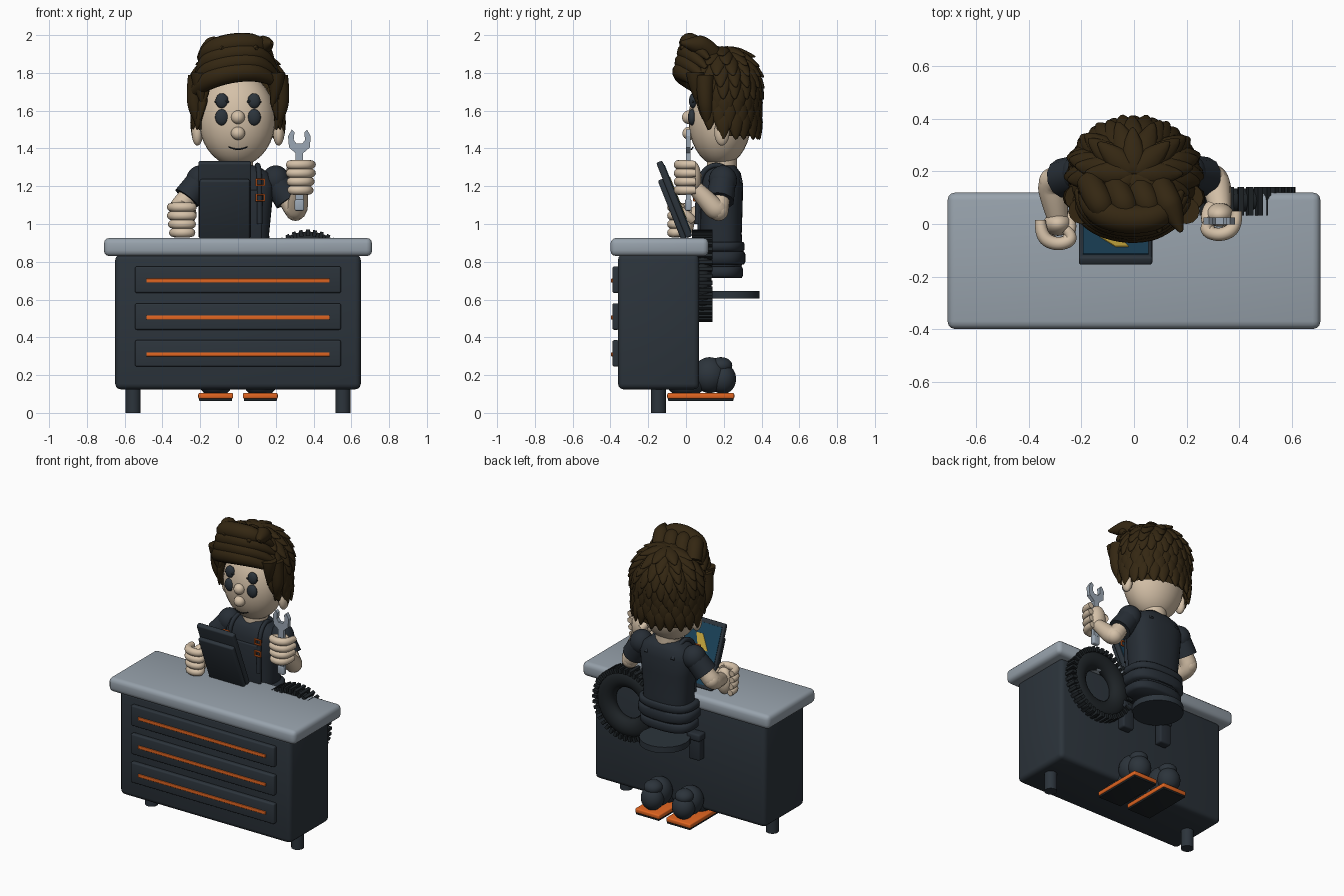
import bpy, bmesh, math, random
from math import sin, cos, pi
from mathutils import Matrix, Vector, Euler

random.seed(4)
if "Cube" in bpy.data.objects:
    bpy.data.objects.remove(bpy.data.objects["Cube"], do_unlink=True)


def colour(name, *rgb):
    m = bpy.data.materials.new(name)
    m.use_nodes = True
    m.diffuse_color = (*rgb, 1)
    m.node_tree.nodes["Principled BSDF"].inputs["Base Color"].default_value = (*rgb, 1)
    return m


DARK = colour("dark_steel", .025, .034, .044)
CLOTH = colour("dark_cloth", .02, .027, .036)
RUBBER = colour("black_rubber", .013, .017, .02)
GREY = colour("worktop_grey", .31, .36, .41)
METAL = colour("tool_metal", .33, .39, .46)
SKIN = colour("skin", .66, .53, .39)
HAIR = colour("brown_hair", .034, .02, .006)
ORANGE = colour("orange", .75, .13, .015)
TEAL = colour("screen_teal", .012, .06, .11)
YELLOW = colour("yellow", .62, .42, .05)


def finish(name, bm, mat, angle=40):
    bmesh.ops.recalc_face_normals(bm, faces=bm.faces)
    me = bpy.data.meshes.new(name)
    bm.to_mesh(me)
    bm.free()
    me.materials.append(mat)
    ob = bpy.data.objects.new(name, me)
    bpy.context.collection.objects.link(ob)
    bpy.ops.object.select_all(action='DESELECT')
    bpy.context.view_layer.objects.active = ob
    ob.select_set(True)
    bpy.ops.object.shade_smooth_by_angle(angle=math.radians(angle))
    return ob


def box(name, at, size, mat, bevel=.01, frame=Matrix()):
    bm = bmesh.new()
    bmesh.ops.create_cube(bm, size=1, matrix=Matrix.Diagonal((*size, 1)))
    if bevel:
        bmesh.ops.bevel(bm, geom=bm.edges[:], offset=bevel, segments=3, profile=.5, affect='EDGES')
    bm.transform(frame @ Matrix.Translation(at))
    return finish(name, bm, mat)


def ball(name, at, radii, mat, rot=(0, 0, 0)):
    bm = bmesh.new()
    bmesh.ops.create_uvsphere(bm, u_segments=28, v_segments=18, radius=1)
    bm.transform(Matrix.LocRotScale(Vector(at), Euler(rot), Vector(radii)))
    return finish(name, bm, mat, 180)


def cylinder(name, at, r, h, mat):
    bm = bmesh.new()
    bmesh.ops.create_cone(bm, cap_ends=True, segments=32, radius1=r, radius2=r, depth=h,
                          matrix=Matrix.Translation(at))
    return finish(name, bm, mat)


def tube(name, points, radii, mat):
    cu = bpy.data.curves.new(name, 'CURVE')
    cu.dimensions, cu.bevel_depth, cu.bevel_resolution = '3D', 1, 4
    cu.use_fill_caps = True
    sp = cu.splines.new('NURBS')
    sp.points.add(len(points) - 1)
    for p, co, r in zip(sp.points, points, radii):
        p.co, p.radius = (*co, 1), r
    sp.use_endpoint_u, sp.order_u, sp.resolution_u = True, 3, 8
    ob = bpy.data.objects.new(name, cu)
    bm = bmesh.new()
    bm.from_mesh(bpy.data.meshes.new_from_object(ob))
    bpy.data.objects.remove(ob)
    return finish(name, bm, mat, 60)


def loft(name, rings, mat, n=36):
    """Stack of rounded-box rings: z, x radius, y radius, y centre."""
    bm = bmesh.new()
    soft = lambda v: math.copysign(abs(v) ** .75, v)
    loops = [[bm.verts.new((rx * soft(cos(2 * pi * i / n)), cy + ry * soft(sin(2 * pi * i / n)), z))
              for i in range(n)] for z, rx, ry, cy in rings]
    for a, b in zip(loops, loops[1:]):
        for i in range(n):
            bm.faces.new((a[i], a[(i + 1) % n], b[(i + 1) % n], b[i]))
    bm.faces.new(loops[0])
    bm.faces.new(loops[-1])
    return finish(name, bm, mat, 60)


def plate(name, outline, depth, mat, frame):
    """Outline in local x-z, extruded along local y."""
    bm = bmesh.new()
    f = bm.faces.new([bm.verts.new((x, -depth / 2, z)) for x, z in outline])
    new = bmesh.ops.extrude_face_region(bm, geom=[f])["geom"]
    bmesh.ops.translate(bm, vec=(0, depth, 0), verts=[v for v in new if isinstance(v, bmesh.types.BMVert)])
    bm.transform(frame)
    return finish(name, bm, mat, 30)


# Workbench
box("worktop", (0, -.14, .878), (1.42, .52, .096), GREY, .03)
box("cabinet", (0, -.145, .482), (1.3, .43, .715), DARK, .03)
for i in range(3):
    z = .31 + .195 * i
    box("drawer", (0, -.372, z + .005), (1.09, .035, .14), DARK, .01)
    box("drawer_handle", (0, -.391, z), (.97, .012, .022), ORANGE, .004)
for s in (-1, 1):
    cylinder("bench_leg", (.555 * s, -.145, .07), .04, .14, DARK)

# Tyre leaning on the back of the bench
bm = bmesh.new()
section = [bm.verts.new((.17 + .065 * cos(a), 0, .05 * sin(a))) for a in [2 * pi * k / 14 for k in range(14)]]
edges = [bm.edges.new((section[k], section[k - 1])) for k in range(14)]
bmesh.ops.spin(bm, geom=section + edges, cent=(0, 0, 0), axis=(0, 0, 1), angle=2 * pi, steps=48, use_merge=True)
for k in range(40):
    bmesh.ops.create_cube(bm, size=1, matrix=Matrix.Rotation(2 * pi * k / 40, 4, 'Z')
                          @ Matrix.Translation((.228, 0, 0)) @ Matrix.Diagonal((.034, .02, .108, 1)))
bm.transform(Matrix.Translation((.37, .087, .725)) @ Matrix.Rotation(pi / 2, 4, 'X'))
finish("tyre", bm, RUBBER)

# Tablet with a bolt on its screen
tilt = Matrix.Translation((-.07, -.062, 1.13)) @ Matrix.Rotation(.38, 4, 'X')
box("tablet", (0, 0, 0), (.28, .035, .43), DARK, .01, tilt)
box("tablet_back_plate", (0, -.03, -.045), (.265, .03, .34), DARK, .01, tilt)
box("tablet_screen", (0, .018, 0), (.25, .006, .38), TEAL, 0, tilt)
bolt = [(-.06, .02), (.0, .12), (.05, .12), (.02, .04), (.07, .04), (-.03, -.12), (-.01, .02)]
plate("screen_bolt", bolt, .006, YELLOW, tilt @ Matrix.Translation((0, .021, 0)))

# Stool seat, boots and leg pouches
cylinder("stool_seat", (0, .23, .625), .16, .04, DARK)
for s in (-1, 1):
    x = .118 * s
    box("boot_sole", (x, .078, .09), (.185, .355, .03), ORANGE, .008)
    box("boot_tread", (x, .078, .07), (.175, .345, .014), RUBBER, .003)
    ball("boot_toe", (x, .0, .15), (.085, .1, .065), DARK)
    ball("boot_ankle", (x, .125, .2), (.085, .09, .095), DARK)
    ball("boot_heel", (x, .195, .18), (.075, .07, .08), DARK)
    ball("boot_cuff", (x, .185, .25), (.06, .06, .045), DARK)
    box("leg_pouch", (.15 * s, .1, .575), (.085, .06, .18), CLOTH, .012)
    box("pouch_flap", (.15 * s, .105, .645), (.1, .07, .05), CLOTH, .012)

# Torso, belt and bib
loft("shirt", [(.74, .15, .1, .185), (.8, .17, .115, .185), (.95, .165, .11, .185), (1.1, .18, .115, .185),
               (1.21, .19, .115, .187), (1.27, .165, .1, .19), (1.31, .1, .07, .19)], CLOTH)
for z, h, grow in ((.745, .03, 0), (.82, .035, .012), (.88, .025, .008)):
    loft("belt_band", [(z - h, .175 + grow, .115 + grow, .18), (z - h * .6, .19 + grow, .122 + grow, .18),
                       (z + h * .6, .19 + grow, .122 + grow, .18), (z + h, .175 + grow, .115 + grow, .18)], CLOTH)
box("bib", (0, .07, 1.03), (.25, .02, .3), CLOTH, .008)
cylinder("neck", (0, .19, 1.32), .08, .1, SKIN)
for s in (-1, 1):
    tube("strap", [(.115 * s, .06, 1.0), (.115 * s, .062, 1.2), (.11 * s, .1, 1.3), (.1 * s, .2, 1.32),
                   (.1 * s, .29, 1.22)], [.014] * 5, CLOTH)
    for z in (1.14, 1.22):
        for d in (-1, 1):
            box("buckle_side", (.118 * s + .021 * d, .044, z), (.008, .012, .04), ORANGE, .002)
            box("buckle_bar", (.118 * s, .044, z + .016 * d), (.05, .012, .008), ORANGE, .002)

# Arms: sleeve, upper arm, forearm, fist
def arm(side, elbow, wrist, fist):
    shoulder = (.2 * side, .195, 1.23)
    mid = Vector(shoulder).lerp(Vector(elbow), .62)
    ball(side_name[side] + "_shoulder", shoulder, (.075, .075, .08), CLOTH)
    tube(side_name[side] + "_sleeve", [shoulder, Vector(shoulder).lerp(mid, .5), mid], [.07, .074, .076], CLOTH)
    tube(side_name[side] + "_arm", [shoulder, mid, elbow, Vector(elbow).lerp(Vector(wrist), .5), wrist],
         [.05, .052, .057, .052, .04], SKIN)
    ball(side_name[side] + "_elbow", Vector(elbow).lerp(mid, .15), (.053, .053, .053), SKIN)
    x, y, z = fist
    ball(side_name[side] + "_palm", (x, y + .02, z), (.055, .045, .09), SKIN)
    for k in range(4):
        zk = z - .066 + .045 * k
        w = .054 + .006 * min(k, 2)
        tube(side_name[side] + "_finger", [(x + w * side, y + .035, zk), (x + w * side, y - .03, zk),
             (x, y - .062, zk), (x - w * side, y - .035, zk), (x - .03 * side, y, zk)],
             [.02, .026, .025, .024, .018], SKIN)
    tube(side_name[side] + "_thumb", [(x - .03 * side, y + .05, z), (x - .062 * side, y + .01, z + .04),
                                      (x - .03 * side, y - .045, z + .075)], [.026, .027, .017], SKIN)


side_name = {1: "left", -1: "right"}
arm(1, (.31, .17, 1.06), (.33, .05, 1.19), (.325, .015, 1.245))
arm(-1, (-.315, .16, 1.08), (-.29, .02, 1.04), (-.29, -.02, 1.02))

# Wrench
half = [(.022, -.17), (.02, .13), (.055, .16), (.06, .22), (.04, .255), (.026, .24), (.03, .2), (.015, .18)]
outline = half + [(-x, z) for x, z in reversed(half)]
plate("wrench", outline, .026, METAL, Matrix.Translation((.325, .012, 1.245)))
box("wrench_grip", (.325, .012, 1.1), (.05, .034, .06), METAL, .008)

# Head and face
ball("head", (-.005, .18, 1.555), (.203, .167, .25), SKIN)
ball("nose", (0, .015, 1.565), (.036, .036, .036), SKIN)
ball("lip", (0, .018, 1.48), (.037, .037, .035), SKIN)
tube("smile", [(-.05, .038, 1.408), (-.025, .029, 1.396), (.025, .029, 1.396), (.05, .038, 1.408)],
     [.003, .004, .004, .003], RUBBER)
for s in (-1, 1):
    ball("ear", (.215 * s, .19, 1.485), (.03, .04, .07), SKIN)
    ball("eye", (.085 * s, .032, 1.565), (.036, .022, .043), DARK)
    ball("upper_eye", (.085 * s, .038, 1.652), (.034, .022, .04), DARK)
    tube("lash", [(.05 * s, .03, 1.645), (.085 * s, .016, 1.665), (.122 * s, .04, 1.645)], [.006, .009, .005], RUBBER)


# Hair: cap surface, overlapping locks, swept fringe
def scalp(az, s, grow=0.0):
    r = sin(min(s, pi / 2))
    z = 1.715 + (.21 + grow) * cos(min(s, pi / 2)) - .21 * max(0, s - pi / 2)
    return Vector(((.222 + grow) * r * sin(az), .19 + (.185 + grow) * r * cos(az), z))


def hairline(az):
    c = cos(az)  # 1 at the back, -1 at the front
    return 2.75 if c > 0 else (2.35 if c > -.6 else 1.25)


bm = bmesh.new()
N, ROWS = 48, 14
grid = [[bm.verts.new(scalp(2 * pi * i / N, hairline(2 * pi * i / N) * (j + .05) / ROWS)) for i in range(N)]
        for j in range(ROWS + 1)]
for a, b in zip(grid, grid[1:]):
    for i in range(N):
        bm.faces.new((a[i], a[(i + 1) % N], b[(i + 1) % N], b[i]))
bm.faces.new(grid[0])
for row in range(10):
    s = .16 + row * .245
    count = max(8, int(21 * sin(min(s + .2, pi / 2))))
    for i in range(count):
        az = 2 * pi * (i + .5 * (row % 2)) / count + random.uniform(-.05, .05)
        if s > hairline(az) - .4:
            continue
        p, q = scalp(az, s), scalp(az, s + .3)
        axis = (q - p).normalized()
        out = (p - Vector((0, .19, min(p.z, 1.715) - .05))).normalized()
        sidev = axis.cross(out).normalized()
        out = sidev.cross(axis)
        axis = (axis + out * .1).normalized()
        frame = Matrix((sidev, out, axis)).transposed().to_4x4()
        verts = bmesh.ops.create_uvsphere(bm, u_segments=10, v_segments=8, radius=1)["verts"]
        for v in verts:
            v.co = Vector((v.co.x * .046, v.co.y * .026, v.co.z * .095)) * 1
            taper = 1 - max(0, v.co.z) * 5
            v.co.x *= taper
            v.co.y *= taper
        bmesh.ops.transform(bm, verts=verts, matrix=Matrix.Translation(p + axis * .06) @ frame)
finish("hair", bm, HAIR, 70)

for i in range(4):
    z, y = 1.765 + .05 * i, .012 * i
    wide = .235 - .018 * i
    tube("fringe_lock", [(-wide, .1 + y, z - .07), (-.17, .02 + y, z), (-.02, -.025 + y, z + .045),
                         (.13, .0 + y, z + .04), (wide, .085 + y, z - .04)], [.03, .055, .058, .05, .012], HAIR)
for i, x in enumerate((-.14, -.05, .04, .12)):
    tube("quiff_lock", [(x - .03, .16, 1.87), (x, .1, 1.945), (x + .03, .04, 1.94 + .01 * (i % 2)),
                        (x + .06, -.03, 1.93 + .03 * (i % 2))], [.05, .055, .045, .008], HAIR)
for s in (-1, 1):
    tube("sideburn", [(.215 * s, .1, 1.78), (.235 * s, .1, 1.68), (.222 * s, .11, 1.58), (.2 * s, .12, 1.5)],
         [.05, .042, .034, .006], HAIR)
    tube("temple_lock", [(.2 * s, .05, 1.8), (.205 * s, .05, 1.72), (.18 * s, .07, 1.62)], [.05, .036, .006], HAIR)
